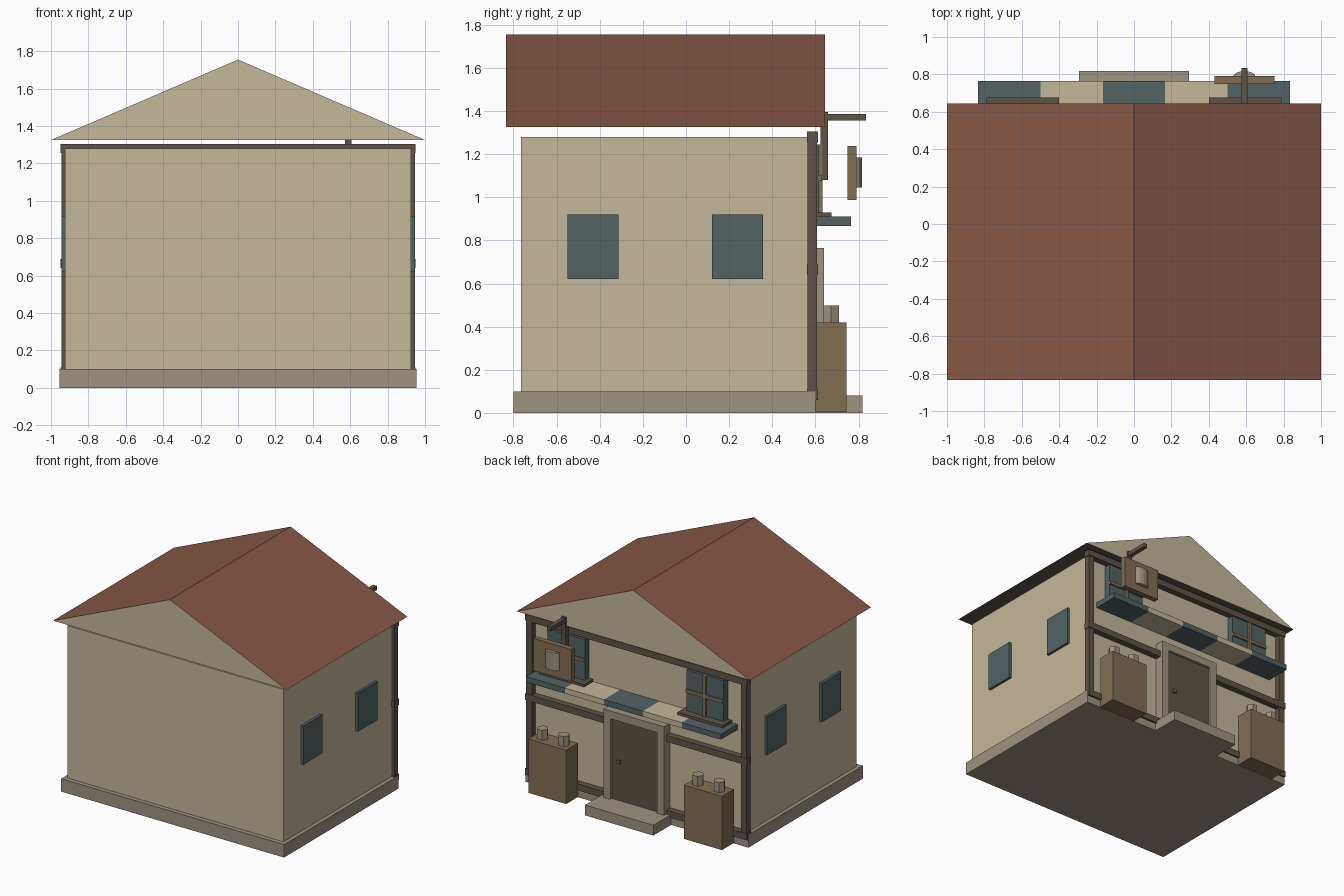
import bpy
import bmesh
from math import cos, sin, tau

old = bpy.data.objects.get("Cube")
if old:
    bpy.data.objects.remove(old, do_unlink=True)


def material(name, *srgb):
    """Flat material from 0-255 display values."""
    lin = [((c / 255 + 0.055) / 1.055) ** 2.4 for c in srgb] + [1]
    m = bpy.data.materials.new(name)
    m.use_nodes = True
    m.diffuse_color = lin
    m.node_tree.nodes["Principled BSDF"].inputs["Base Color"].default_value = lin
    return m


PLASTER = material("cream_plaster", 196, 184, 154)
STONE = material("grey_stone", 157, 147, 128)
TIMBER = material("dark_timber", 94, 84, 70)
WOOD = material("warm_wood", 130, 110, 84)
TEAL = material("dull_teal", 83, 99, 100)
TILE = material("roof_tile", 135, 88, 70)


def finish(name, bm, *mats):
    bmesh.ops.recalc_face_normals(bm, faces=bm.faces)
    mesh = bpy.data.meshes.new(name)
    bm.to_mesh(mesh)
    bm.free()
    for m in mats:
        mesh.materials.append(m)
    ob = bpy.data.objects.new(name, mesh)
    bpy.context.collection.objects.link(ob)
    return ob


def box(name, mat, x, y, z):
    """Box from (min, max) ranges on each axis."""
    bm = bmesh.new()
    bmesh.ops.create_cube(bm, size=1)
    for v in bm.verts:
        v.co = [(a + b) / 2 + c * (b - a) for c, (a, b) in zip(v.co, (x, y, z))]
    return finish(name, bm, mat)


def prism(name, mat, center, rx, ry, z, sides):
    """Upright prism with an elliptical outline."""
    bm = bmesh.new()
    ring = [bm.verts.new((center[0] + rx * cos(tau * i / sides),
                          center[1] + ry * sin(tau * i / sides), z[0]))
            for i in range(sides)]
    base = bm.faces.new(ring)
    ext = bmesh.ops.extrude_face_region(bm, geom=[base], use_keep_orig=True)
    for v in ext["geom"]:
        if isinstance(v, bmesh.types.BMVert):
            v.co.z = z[1]
    return finish(name, bm, mat)


def mirrored(side, a, b):
    return tuple(sorted((side * a, side * b)))


# Foundation and walls
box("foundation", STONE, (-.955, .955), (-.8, .6), (0, .1))
box("walls", PLASTER, (-.925, .925), (-.765, .565), (.1, 1.28))

# Gabled roof: tiled slopes, plaster gables, timber underside
bm = bmesh.new()
gables = [[bm.verts.new((x, y, z)) for x, z in ((-1, 1.325), (1, 1.325), (0, 1.755))]
          for y in (-.835, .645)]
for g in gables:
    bm.faces.new(g)
for i in range(3):
    j = (i + 1) % 3
    bm.faces.new((gables[0][i], gables[0][j], gables[1][j], gables[1][i]))
bmesh.ops.recalc_face_normals(bm, faces=bm.faces)
for f in bm.faces:
    f.material_index = 1 if abs(f.normal.y) > .9 else 2 if f.normal.z < -.9 else 0
finish("roof", bm, TILE, PLASTER, TIMBER)

# Timber framing on the shop face
for label, z in (("bottom", .06), ("middle", .64), ("top", 1.255)):
    box(label + "_beam", TIMBER, (-.95, .95), (.56, .613), (z, z + .05))

for side, tag in ((1, "left"), (-1, "right")):
    box(tag + "_corner_post", TIMBER, mirrored(side, .895, .945), (.563, .608), (.07, 1.3))

    # Side windows
    for label, y in (("front", -.55), ("back", .12)):
        box(f"{tag}_{label}_side_window", TEAL, mirrored(side, .92, .945),
            (y, y + .237), (.62, .92))

    # Upper shop windows with glazing bars and sill
    box(tag + "_upper_window", TEAL, mirrored(side, .435, .755), (.56, .617), (.925, 1.245))
    box(tag + "_window_upright", WOOD, mirrored(side, .582, .608), (.6, .632), (.925, 1.245))
    box(tag + "_window_crossbar", WOOD, mirrored(side, .435, .755), (.6, .63), (1.075, 1.1))
    box(tag + "_window_sill", TIMBER, mirrored(side, .4, .788), (.56, .675), (.905, .93))

    # Display counters with jars
    box(tag + "_counter", WOOD, mirrored(side, .505, .83), (.6, .745), (.003, .42))
    for n, x in enumerate((.575, .757)):
        prism(f"{tag}_jar_{n + 1}", STONE, (side * x, .673), .043, .043, (.42, .497), 6)

    # Door frame sides
    box(tag + "_door_jamb", STONE, mirrored(side, .2, .26), (.56, .64), (.08, .765))

# Door, lintel, knob and step
box("door_lintel", STONE, (-.2, .2), (.56, .64), (.705, .765))
box("door", TIMBER, (-.2, .2), (.56, .62), (.08, .705))
box("door_knob", TILE, (.125, .153), (.615, .638), (.37, .398))
box("door_step", STONE, (-.293, .293), (.59, .818), (0, .08))

# Striped awning
width = 1.67 / 5
for i in range(5):
    x = -.835 + i * width
    box(f"awning_panel_{i + 1}", PLASTER if i % 2 else TEAL,
        (x, x + width), (.565, .765), (.867, .91))

# Hanging sign on a bracket
box("sign_post", TIMBER, (.572, .608), (.623, .658), (1.08, 1.395))
box("sign_arm", TIMBER, (.574, .606), (.64, .835), (1.355, 1.387))
box("sign_board", WOOD, (.43, .752), (.748, .79), (.987, 1.237))
prism("sign_emblem", STONE, (.59, .788), .06, .029, (1.045, 1.185), 16)
